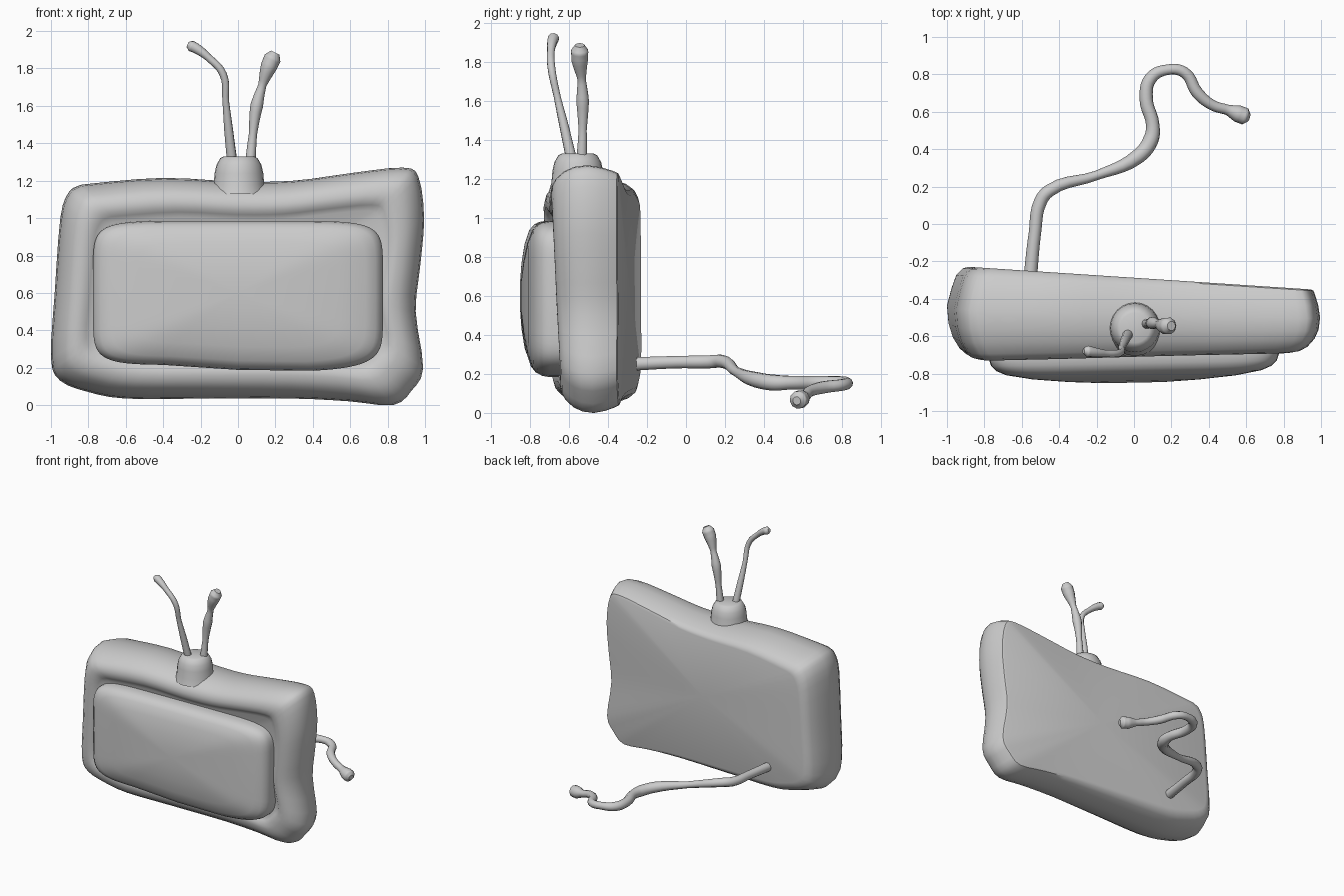
import bpy, bmesh, math
from mathutils import Vector

if "Cube" in bpy.data.objects:
    bpy.data.objects.remove(bpy.data.objects["Cube"])

grey = bpy.data.materials.new("plain grey")
grey.diffuse_color = (0.6, 0.6, 0.6, 1)
grey.use_nodes = True
grey.node_tree.nodes["Principled BSDF"].inputs["Base Color"].default_value = grey.diffuse_color


def finish(obj, angle=50):
    obj.data.materials.clear()
    obj.data.materials.append(grey)
    bpy.ops.object.select_all(action='DESELECT')
    obj.select_set(True)
    bpy.context.view_layer.objects.active = obj
    bpy.ops.object.shade_smooth_by_angle(angle=math.radians(angle))


def loft(name, rings, angle=50):
    """Skin a list of closed rings and cap both ends."""
    bm = bmesh.new()
    loops = [[bm.verts.new(p) for p in r] for r in rings]
    n = len(loops[0])
    for a, b in zip(loops, loops[1:]):
        for i in range(n):
            j = (i + 1) % n
            bm.faces.new((a[i], a[j], b[j], b[i]))
    for cap in (loops[0], loops[-1]):
        c = bm.verts.new(sum((v.co for v in cap), Vector()) / n)
        for i in range(n):
            bm.faces.new((cap[i], cap[(i + 1) % n], c))
    bmesh.ops.recalc_face_normals(bm, faces=bm.faces)
    me = bpy.data.meshes.new(name)
    bm.to_mesh(me)
    bm.free()
    obj = bpy.data.objects.new(name, me)
    bpy.context.collection.objects.link(obj)
    finish(obj, angle)
    return obj


def smooth_loop(pts, steps=3):
    """Resample a closed outline with a Catmull-Rom curve."""
    out, n = [], len(pts)
    for i in range(n):
        a, b, c, d = (Vector(pts[(i + k) % n]) for k in (-1, 0, 1, 2))
        for s in range(steps):
            t = s / steps
            out.append(0.5 * (2 * b + (c - a) * t + (2 * a - 5 * b + 4 * c - d) * t * t
                              + (3 * b - a - 3 * c + d) * t ** 3))
    return out


def tube(name, pts):
    """Round tube through (x, y, z, radius) points."""
    cu = bpy.data.curves.new(name + "_path", 'CURVE')
    cu.dimensions = '3D'
    cu.bevel_depth = 1.0
    cu.bevel_resolution = 3
    cu.resolution_u = 5
    cu.use_fill_caps = True
    sp = cu.splines.new('BEZIER')
    sp.bezier_points.add(len(pts) - 1)
    for bp, (x, y, z, r) in zip(sp.bezier_points, pts):
        bp.co = (x, y, z)
        bp.radius = r
        bp.handle_left_type = bp.handle_right_type = 'AUTO'
    tmp = bpy.data.objects.new(name + "_path", cu)
    bpy.context.collection.objects.link(tmp)
    bpy.context.view_layer.update()
    dg = bpy.context.evaluated_depsgraph_get()
    me = bpy.data.meshes.new_from_object(tmp.evaluated_get(dg))
    bpy.data.objects.remove(tmp)
    obj = bpy.data.objects.new(name, me)
    bpy.context.collection.objects.link(obj)
    finish(obj, 60)


# Television case: wobbly outline swept from the slanted back to the front
outline = smooth_loop([
    (-.78, 1.185), (-.4, 1.215), (0, 1.195), (.3, 1.20), (.6, 1.24), (.88, 1.27),
    (.965, 1.22), (.995, 1.0), (.975, .75), (.95, .5), (.99, .2), (.93, .08),
    (.83, .0), (.6, .02), (.3, .035), (-.2, .035), (-.6, .035), (-.8, .07),
    (-.95, .13), (-1.0, .25), (-.98, .6), (-.95, 1.0), (-.91, 1.13), (-.86, 1.17)])


def case_ring(t, left, right, push=0):
    ring = []
    for x, z in outline:
        d = left + (right - left) * (x + 1) / 2
        x, z = x * (1 - d), .62 + (z - .62) * (1 - d / .62)
        back = -.23 - .066 * (x + .87)
        front = -.735 + .027 * (x + .87) - .05 * (z - 1.1)
        ring.append((x, back + (front - back) * t + push, z))
    return ring


loft("television_case", [case_ring(*a) for a in (
    (0, .12, .05), (.02, .085, .035), (.1, .05, .025), (.25, .025, .01), (.45, 0, 0),
    (.65, .008, .008), (.8, .03, .03), (.92, .065, .065), (.98, .095, .1), (1, .13, .135),
    (1, .165, .17), (1, .19, .19, .015), (1, .22, .22, .03))], 40)

# Bulging screen with a sagging lower edge
screen = []
for k in range(64):
    a = 2 * math.pi * k / 64
    c, s = math.cos(a), math.sin(a)
    x = .775 * math.copysign(abs(c) ** .28, c)
    z = .6 + .385 * math.copysign(abs(s) ** .28, s)
    if s < 0:
        z -= .035 * math.sin(max(0, min(1, (x + .3) / 1.1)) * math.pi)
    screen.append((x, z))
loft("screen", [[(x * f, y + .02 * x * f, .6 + (z - .6) * f) for x, z in screen] for f, y in (
    (1, -.64), (1, -.71), (.985, -.745), (.95, -.772), (.88, -.795),
    (.7, -.82), (.45, -.838), (.2, -.848))], 60)

# Aerial mount on top
loft("aerial_mount", [[(.005 + r * math.cos(a * math.pi / 12), -.555 + r * math.sin(a * math.pi / 12), z)
                       for a in range(24)] for r, z in (
    (.15, 1.13), (.135, 1.18), (.13, 1.24), (.12, 1.285), (.10, 1.32), (.08, 1.33))])
tube("aerial_mount_nub", [(-.11, -.60, 1.18, .02), (-.07, -.60, 1.19, .03)])

# Two bent aerials with knobbed tips
tube("left_aerial", [(-.03, -.585, 1.29, .028), (-.05, -.625, 1.47, .024), (-.065, -.66, 1.62, .018),
                     (-.08, -.69, 1.77, .02), (-.16, -.692, 1.86, .02), (-.22, -.685, 1.905, .027),
                     (-.25, -.68, 1.92, .03), (-.27, -.68, 1.928, .015)])
tube("right_aerial", [(.065, -.535, 1.29, .028), (.08, -.53, 1.45, .022), (.1, -.53, 1.6, .034),
                      (.13, -.535, 1.71, .022), (.165, -.545, 1.81, .044), (.185, -.545, 1.855, .046),
                      (.2, -.545, 1.885, .025)])

# Power cord trailing behind, ending in a rounded plug
tube("power_cord", [
    (-.555, -.29, .25, .036), (-.53, -.05, .26, .033), (-.5, .12, .262, .035), (-.45, .18, .265, .034),
    (-.2, .26, .21, .025), (.02, .36, .17, .04), (.09, .45, .155, .042), (.10, .53, .155, .036),
    (.065, .67, .155, .036), (.09, .78, .155, .034), (.18, .825, .155, .028), (.27, .81, .145, .03),
    (.34, .70, .13, .032), (.42, .635, .11, .028), (.5, .61, .085, .028), (.555, .59, .072, .046),
    (.595, .575, .066, .046), (.615, .568, .062, .022)])
